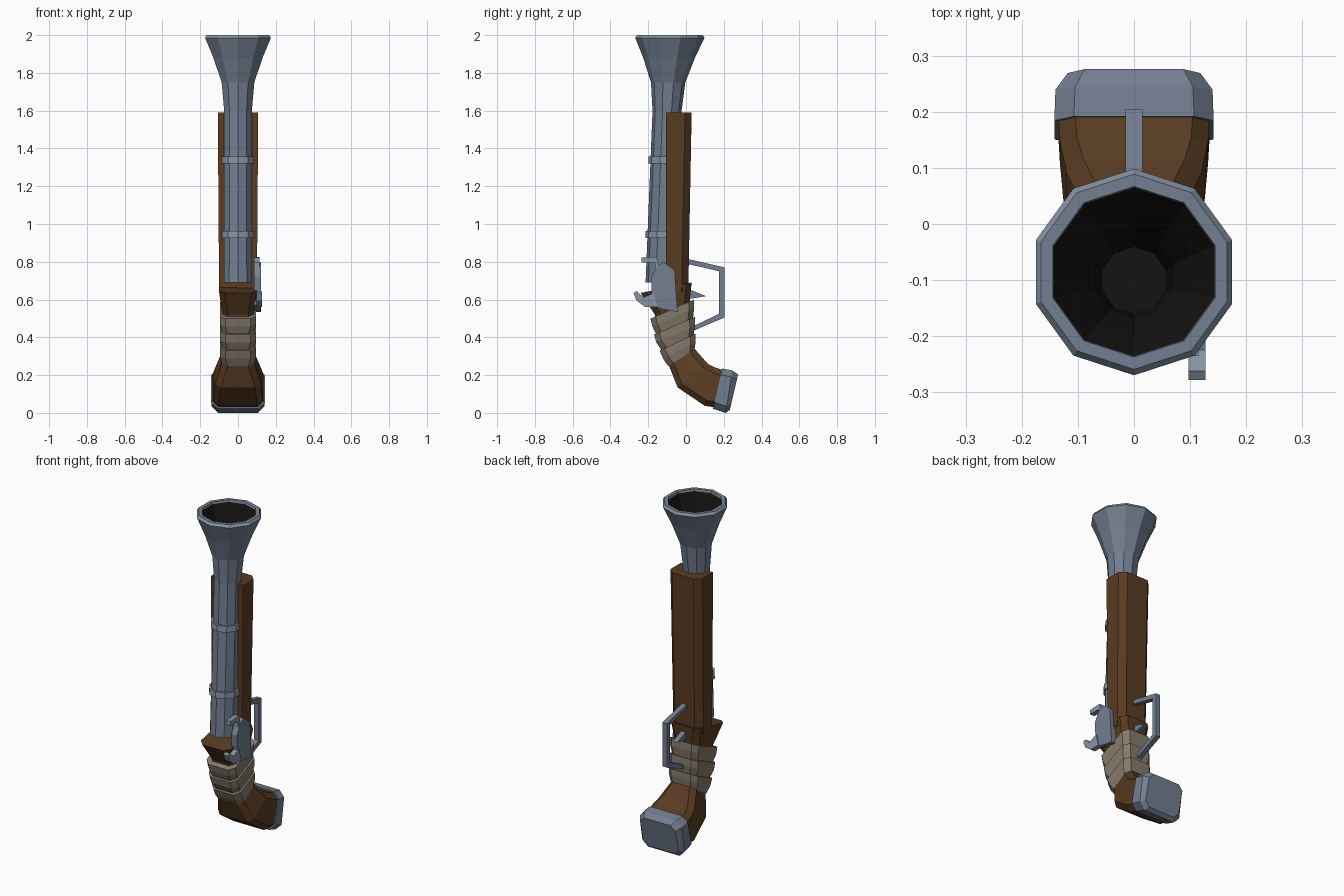
import bpy, bmesh
from math import sin, cos, pi
from mathutils import Vector

if "Cube" in bpy.data.objects:
    bpy.data.objects.remove(bpy.data.objects["Cube"])


def material(name, rgb):
    m = bpy.data.materials.new(name)
    m.diffuse_color = (*rgb, 1)
    m.use_nodes = True
    m.node_tree.nodes["Principled BSDF"].inputs["Base Color"].default_value = m.diffuse_color
    return m


WOOD = material("wood", (0.10, 0.045, 0.016))
METAL = material("metal", (0.17, 0.21, 0.28))
BRIGHT = material("bright_metal", (0.24, 0.30, 0.37))
CLOTH = material("cloth", (0.24, 0.20, 0.15))
DARK = material("bore_dark", (0.008, 0.007, 0.006))


def loft(name, rings, mat, cap_start=True, cap_end=True, loop=False, flip=False):
    """Skin a list of equal-length point rings."""
    bm = bmesh.new()
    vs = [[bm.verts.new(p) for p in r] for r in rings]
    n = len(vs[0])
    pairs = list(zip(vs, vs[1:])) + ([(vs[-1], vs[0])] if loop else [])
    for a, b in pairs:
        for i in range(n):
            j = (i + 1) % n
            bm.faces.new((a[i], a[j], b[j], b[i]))
    if cap_start and not loop:
        bm.faces.new(vs[0][::-1])
    if cap_end and not loop:
        bm.faces.new(vs[-1])
    bmesh.ops.recalc_face_normals(bm, faces=bm.faces)
    if flip:
        bmesh.ops.reverse_faces(bm, faces=bm.faces)
    me = bpy.data.meshes.new(name)
    bm.to_mesh(me)
    bm.free()
    me.materials.append(mat)
    ob = bpy.data.objects.new(name, me)
    bpy.context.collection.objects.link(ob)
    return ob


def axis_y(z):
    """The barrel leans slightly towards the back."""
    return -0.135 + (z - 0.69) * 0.05 / 1.31


def ring(z, r):
    return [(r * sin(k * pi / 5), axis_y(z) - r * cos(k * pi / 5), z) for k in range(10)]


def section(front, back, hw, c, cf=None):
    """Chamfered rectangle spanning front to back (y, z) points, half width hw."""
    f, b = Vector((0, *front)), Vector((0, *back))
    d = (b - f).normalized()
    cf = c if cf is None else cf
    half = [(hw - cf, f), (hw, f + d * cf), (hw, b - d * c), (hw - c, b)]
    if cf == 0:
        half = half[1:]
    right = [(x, p.y, p.z) for x, p in half]
    return right + [(-x, y, z) for x, y, z in reversed(right)]


def plate(name, outline, x0, x1, mat):
    """Extrude a (y, z) outline from x0 to x1."""
    return loft(name, [[(x, y, z) for y, z in outline] for x in (x0, x1)], mat)


# Flared barrel with rim, and its dark bore
loft("barrel", [ring(z, r) for z, r in (
    (0.69, 0.079), (1.60, 0.077), (1.75, 0.091), (1.88, 0.137),
    (1.985, 0.183), (2.0, 0.174), (2.0, 0.153))], METAL, cap_end=False)
loft("barrel_rim", [ring(z, r) for z, r in (
    (1.985, 0.184), (2.0, 0.174), (2.0, 0.152), (1.985, 0.150))], BRIGHT, loop=True)
loft("bore", [ring(z, r) for z, r in (
    (1.60, 0.060), (1.75, 0.072), (1.88, 0.110), (1.995, 0.153))],
    DARK, cap_end=False, flip=True)

# Barrel bands
for i, z in enumerate((0.925, 1.32)):
    loft(f"barrel_band_{i + 1}", [ring(z, 0.089), ring(z + 0.037, 0.089)], BRIGHT)

# Fore-end of the stock
loft("fore_stock", [section((-0.105, z), (y, z), hw, 0.035, 0)
                    for z, y, hw in ((0.64, 0.012, 0.10), (1.59, 0.03, 0.107))], WOOD)

# Curved grip, flaring towards the butt
loft("grip", [section(f, b, hw, 0.03) for f, b, hw in (
    ((-0.24, 0.635), (0.03, 0.69), 0.10),
    ((-0.165, 0.52), (0.02, 0.60), 0.085),
    ((-0.14, 0.38), (0.03, 0.45), 0.08),
    ((-0.09, 0.25), (0.045, 0.34), 0.085),
    ((-0.045, 0.135), (0.115, 0.26), 0.12),
    ((0.10, 0.037), (0.155, 0.24), 0.132),
    ((0.15, 0.03), (0.20, 0.225), 0.135))], WOOD)

# Metal butt cap
loft("butt_cap", [section(f, b, hw, c) for f, b, hw, c in (
    ((0.143, 0.022), (0.192, 0.235), 0.142, 0.035),
    ((0.21, 0.0), (0.245, 0.225), 0.140, 0.035),
    ((0.232, 0.016), (0.276, 0.203), 0.118, 0.03))], METAL)

# Cloth wrap: three overlapping bands following the grip
F = [Vector(p) for p in ((-0.185, 0.50), (-0.155, 0.375), (-0.10, 0.245))]
B = [Vector(p) for p in ((0.038, 0.598), (0.045, 0.46), (0.05, 0.335))]


def along(path, t):
    i = 0 if t < 0.5 else 1
    return path[i].lerp(path[i + 1], t * 2 - i)


for i in range(3):
    rings = []
    for t, grow in ((i / 3, 0.004), ((i + 0.5) / 3, 0.003), ((i + 1) / 3, -0.006)):
        f, b = along(F, t), along(B, t)
        d = (b - f).normalized() * grow
        rings.append(section(f - d, b + d, 0.092 + grow, 0.03))
    loft(f"grip_wrap_{i + 1}", rings, CLOTH)

# Lock plate, striker and hammer on the right side
plate("lock_plate", [(-0.18, 0.57), (-0.185, 0.72), (-0.155, 0.775), (-0.12, 0.80),
                     (-0.06, 0.755), (-0.045, 0.535), (-0.13, 0.55)], 0.085, 0.122, METAL)
plate("striker", [(-0.235, 0.795), (-0.235, 0.822), (-0.155, 0.826), (-0.14, 0.76),
                  (-0.165, 0.75), (-0.165, 0.795)], 0.085, 0.115, BRIGHT)
plate("hammer", [(-0.278, 0.635), (-0.262, 0.645), (-0.225, 0.612), (-0.17, 0.635),
                 (-0.15, 0.56), (-0.215, 0.56), (-0.262, 0.595)], 0.097, 0.127, BRIGHT)

# Trigger and its guard
plate("trigger", [(0.0, 0.66), (0.04, 0.645), (0.106, 0.618), (0.0, 0.60)], -0.015, 0.015, METAL)
plate("trigger_guard", [(0.0, 0.817), (0.204, 0.77), (0.204, 0.505), (0.04, 0.435),
                        (0.03, 0.455), (0.176, 0.525), (0.176, 0.75), (0.0, 0.79)],
      -0.015, 0.015, METAL)
